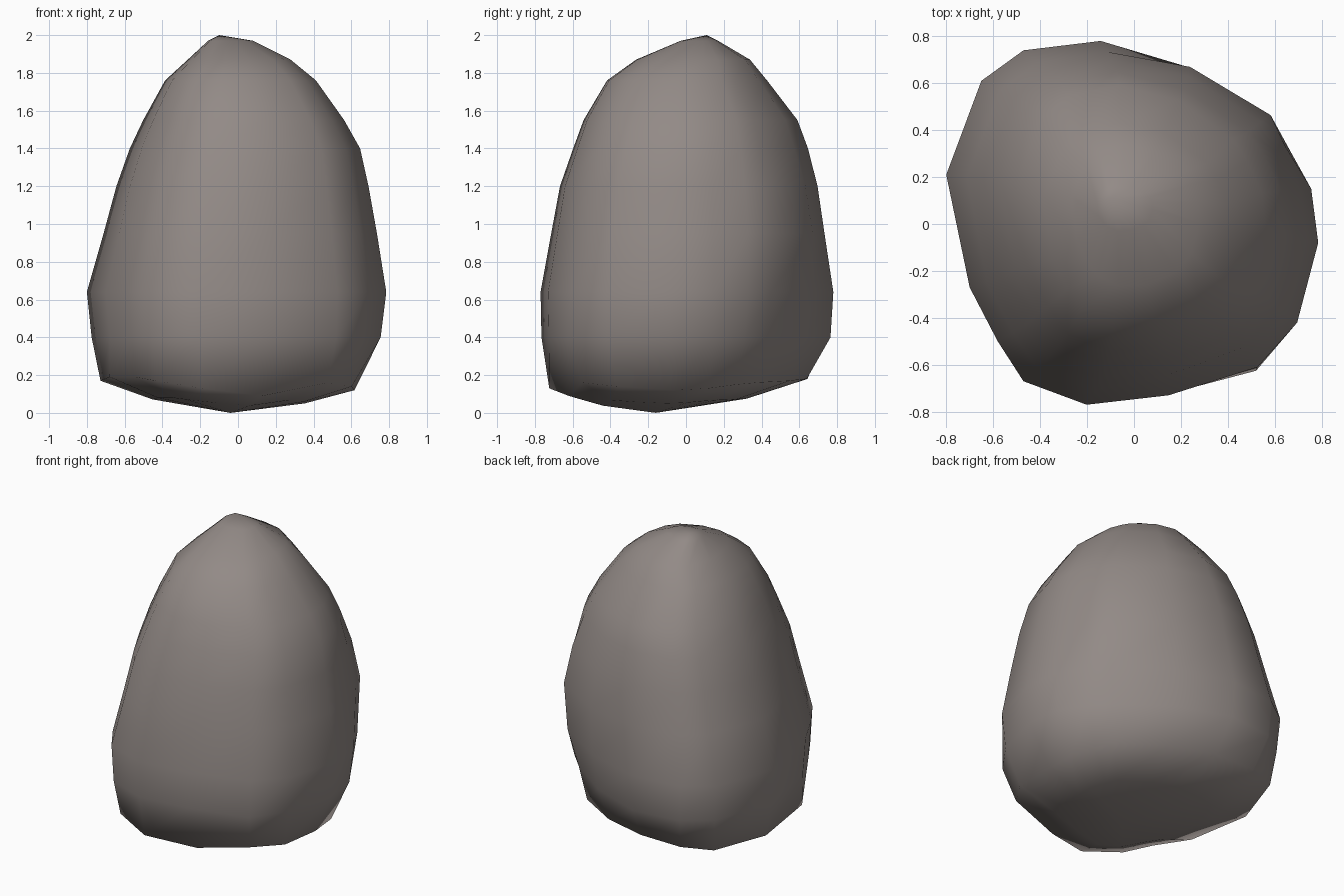
import bpy, bmesh, math
from mathutils import Vector

if "Cube" in bpy.data.objects:
    bpy.data.objects.remove(bpy.data.objects["Cube"])

# Plan outline of the boulder at its widest, counter-clockwise
PLAN = [(0.79, -0.08), (0.76, 0.15), (0.66, 0.33), (0.57, 0.45), (0.23, 0.67),
        (-0.14, 0.78), (-0.47, 0.74), (-0.65, 0.61), (-0.8, 0.21), (-0.7, -0.27),
        (-0.58, -0.5), (-0.47, -0.67), (-0.2, -0.77), (0.15, -0.73),
        (0.53, -0.61), (0.7, -0.42)]

# Uneven lower rim: inward scale of the plan and height for each corner
RIM = [(0.78, 0.12), (0.8, 0.13), (0.81, 0.15), (0.83, 0.16), (0.82, 0.17),
       (0.82, 0.18), (0.87, 0.18), (0.93, 0.18), (0.91, 0.17), (0.97, 0.19),
       (0.94, 0.19), (0.93, 0.17), (0.94, 0.13), (0.85, 0.09), (0.9, 0.16),
       (0.86, 0.14)]

# Height, x min, x max, y min, y max, roundness of each level
LEVELS = [(0.40, -0.77, 0.76, -0.77, 0.76, 0.0),
          (0.64, -0.795, 0.79, -0.775, 0.775, 0.0),
          (0.95, -0.71, 0.74, -0.72, 0.73, 0.1),
          (1.20, -0.645, 0.695, -0.675, 0.695, 0.2),
          (1.40, -0.575, 0.65, -0.605, 0.645, 0.25),
          (1.55, -0.505, 0.565, -0.55, 0.59, 0.3),
          (1.76, -0.39, 0.415, -0.425, 0.43, 0.4),
          (1.87, -0.27, 0.28, -0.27, 0.34, 0.5),
          (1.97, -0.16, 0.08, -0.03, 0.17, 0.5)]

# Local bulges and hollows: (level, corner) -> scale
BULGE = {(0, 2): 0.97, (0, 3): 0.94, (0, 4): 0.97, (0, 14): 1.03,
         (2, 2): 1.04, (2, 3): 1.08, (2, 4): 1.05,
         (3, 2): 1.02, (3, 3): 1.05, (3, 4): 1.03}


def ring(z, x0, x1, y0, y1, rnd):
    pts = []
    for px, py in PLAN:
        u, v = px / 0.795, py / 0.775
        k = (1 - rnd) + rnd / math.hypot(u, v)
        pts.append(Vector(((x0 + x1) / 2 + u * k * (x1 - x0) / 2,
                           (y0 + y1) / 2 + v * k * (y1 - y0) / 2, z)))
    return pts


foot = Vector((-0.04, -0.16, 0))
tip = Vector((-0.1, 0.11, 2))
rim = [Vector((x * s, y * s, z)) for (x, y), (s, z) in zip(PLAN, RIM)]

# Underside ring between the rim and the lowest point
under = []
for p in rim:
    q = foot.lerp(p, 0.6)
    q.z = p.z * 0.42
    under.append(q)

upper = [ring(*lv) for lv in LEVELS]
for (lv, i), s in BULGE.items():
    p = upper[lv][i]
    upper[lv][i] = Vector((p.x * s, p.y * s, p.z))

# Boulder: stacked rings closed by a bottom and a top point
bm = bmesh.new()
rings = [[bm.verts.new(p) for p in r] for r in [under, rim] + upper]
bottom, top = bm.verts.new(foot), bm.verts.new(tip)
n = len(PLAN)
for i in range(n):
    j = (i + 1) % n
    for a, b in zip(rings, rings[1:]):
        bm.faces.new((a[i], a[j], b[j], b[i]))
    bm.faces.new((bottom, rings[0][j], rings[0][i]))
    bm.faces.new((top, rings[-1][i], rings[-1][j]))
bmesh.ops.recalc_face_normals(bm, faces=bm.faces)
for f in bm.faces:
    f.smooth = True
mesh = bpy.data.meshes.new("boulder")
bm.to_mesh(mesh)
bm.free()
boulder = bpy.data.objects.new("boulder", mesh)
bpy.context.collection.objects.link(boulder)

# Warm grey stone
stone = bpy.data.materials.new("stone")
stone.diffuse_color = (0.29, 0.255, 0.24, 1)
stone.use_nodes = True
stone.node_tree.nodes["Principled BSDF"].inputs["Base Color"].default_value = stone.diffuse_color
mesh.materials.append(stone)
